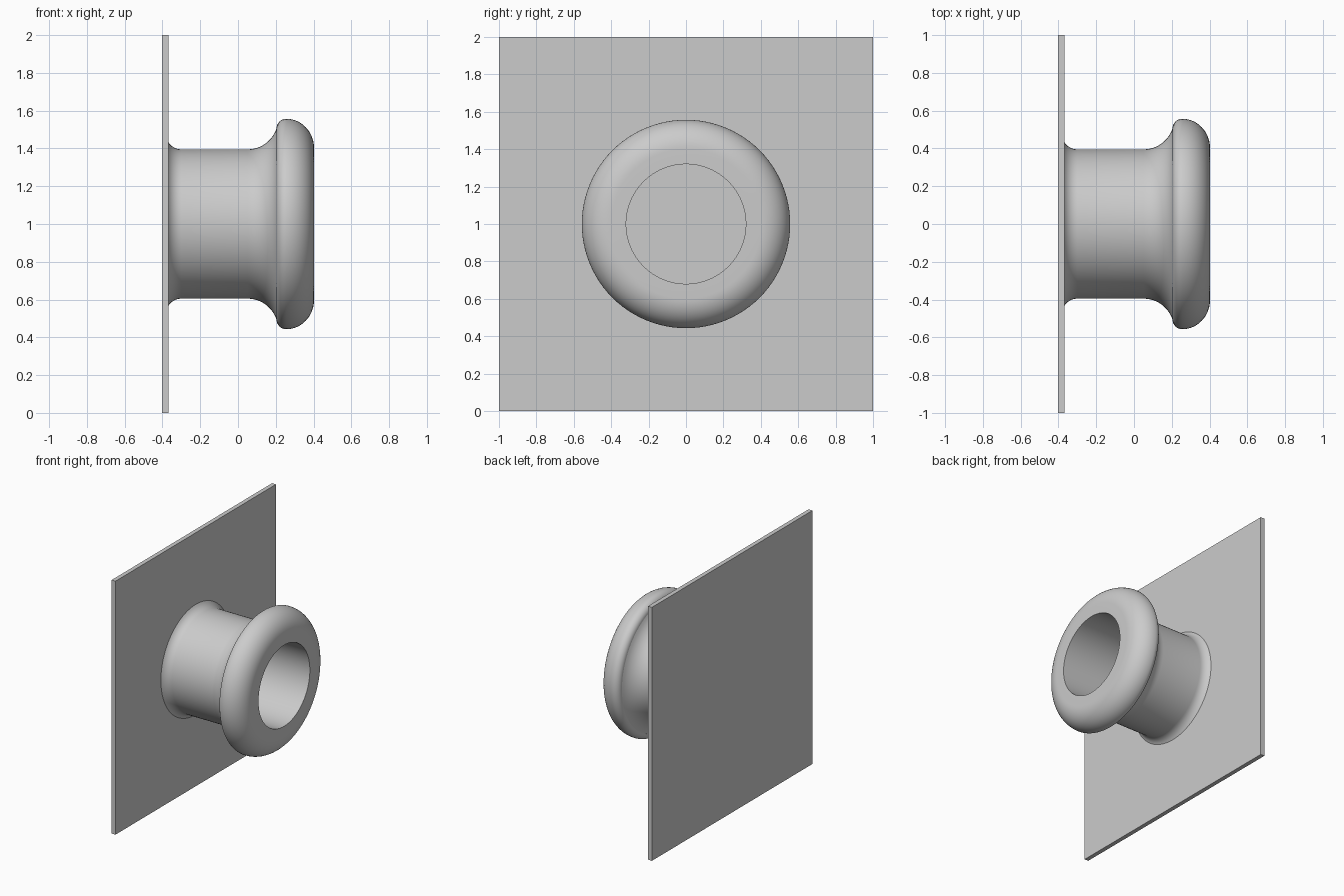
import bpy, bmesh, math

if "Cube" in bpy.data.objects:
    bpy.data.objects.remove(bpy.data.objects["Cube"])

grey = bpy.data.materials.new("light grey")
grey.diffuse_color = (0.6, 0.6, 0.6, 1)
grey.use_nodes = True
grey.node_tree.nodes["Principled BSDF"].inputs["Base Color"].default_value = grey.diffuse_color

SEGMENTS = 96
PLATE_BACK, PLATE_FRONT, RIM_FACE = -0.403, -0.369, 0.403


def arc(cx, cr, rx, rr, start, end, steps):
    """Elliptical arc in the (x, radius) profile plane, angles in degrees."""
    pts = []
    for i in range(steps + 1):
        a = math.radians(start + (end - start) * i / steps)
        pts.append((cx + rx * math.cos(a), cr + rr * math.sin(a)))
    return pts


def finish(bm, name):
    mesh = bpy.data.meshes.new(name)
    bm.to_mesh(mesh)
    bm.free()
    mesh.materials.append(grey)
    obj = bpy.data.objects.new(name, mesh)
    bpy.context.collection.objects.link(obj)
    return obj


def lathe(name, profile, z):
    """Spin an open profile around a horizontal axis along x."""
    bm = bmesh.new()
    rings = []
    for x, r in profile:
        rings.append([bm.verts.new((x, r * math.cos(t), z + r * math.sin(t)))
                      for t in (2 * math.pi * k / SEGMENTS for k in range(SEGMENTS))])
    for a, b in zip(rings, rings[1:]):
        for k in range(SEGMENTS):
            n = (k + 1) % SEGMENTS
            bm.faces.new((a[k], a[n], b[n], b[k]))
    obj = finish(bm, name)
    bpy.ops.object.select_all(action='DESELECT')
    bpy.context.view_layer.objects.active = obj
    obj.select_set(True)
    bpy.ops.object.shade_smooth_by_angle(angle=math.radians(35))
    return obj


# Square mounting plate
bm = bmesh.new()
bmesh.ops.create_cube(bm, size=1)
for v in bm.verts:
    v.co.x = PLATE_FRONT if v.co.x > 0 else PLATE_BACK
    v.co.y *= 2
    v.co.z = v.co.z * 2 + 1
finish(bm, "mounting_plate")

# Hollow spool: base fillet, neck, flare, rounded rim, flat face, bore
profile = arc(-0.30, 0.475, 0.08, 0.08, 210.4, 270, 6)
profile += arc(0.05, 0.557, 0.162, 0.162, 270, 342, 12)
profile += arc(0.256, 0.507, 0.052, 0.05, 180, 90, 8)
profile += arc(0.256, 0.40, RIM_FACE - 0.256, 0.157, 90, 0, 14)[1:]
profile += [(RIM_FACE, 0.32), (PLATE_FRONT, 0.32)]
lathe("hollow_spool", profile, 1.0)
